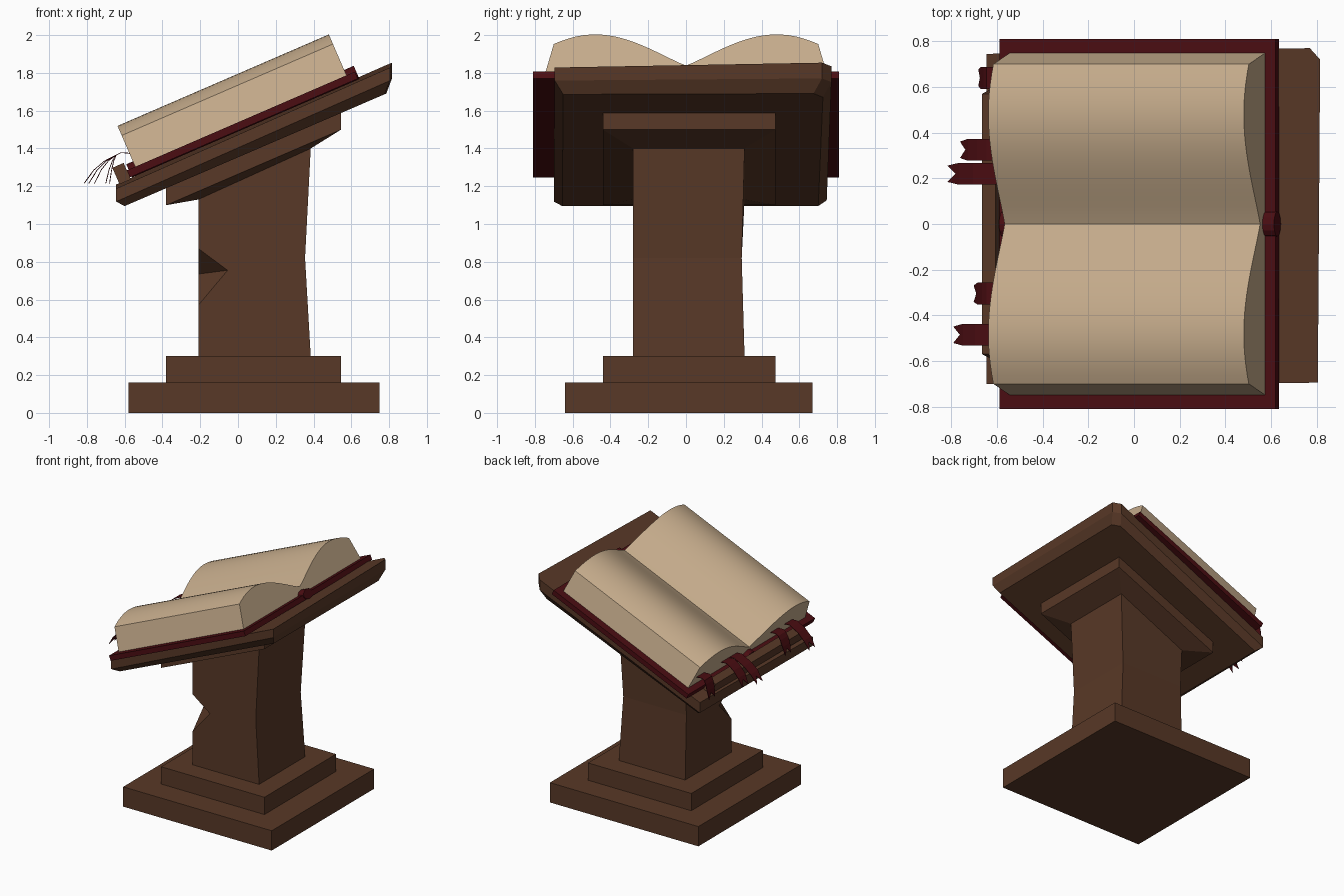
import bpy, bmesh, math
from mathutils import Vector

cube = bpy.data.objects.get("Cube")
if cube:
    bpy.data.objects.remove(cube, do_unlink=True)

TILT = math.radians(23.4)  # slope of the reading desk


def material(name, rgb):
    m = bpy.data.materials.new(name)
    m.use_nodes = True
    m.diffuse_color = (*rgb, 1)
    m.node_tree.nodes["Principled BSDF"].inputs["Base Color"].default_value = (*rgb, 1)
    return m


WOOD = material("brown_wood", (0.098, 0.040, 0.020))
RED = material("dark_red_leather", (0.070, 0.004, 0.006))
PAPER = material("aged_paper", (0.56, 0.41, 0.26))


def mesh_object(name, verts, faces, mat):
    bm = bmesh.new()
    vs = [bm.verts.new(v) for v in verts]
    for f in faces:
        bm.faces.new([vs[i] for i in f])
    bmesh.ops.recalc_face_normals(bm, faces=bm.faces)
    me = bpy.data.meshes.new(name)
    bm.to_mesh(me)
    bm.free()
    me.materials.append(mat)
    ob = bpy.data.objects.new(name, me)
    bpy.context.collection.objects.link(ob)
    return ob


def loft(name, rings, mat):
    """Closed solid through rings of equal point count."""
    n = len(rings[0])
    faces = [list(range(n)), [n * (len(rings) - 1) + i for i in range(n)]]
    for r in range(len(rings) - 1):
        for i in range(n):
            j = (i + 1) % n
            faces.append([r * n + i, r * n + j, (r + 1) * n + j, (r + 1) * n + i])
    return mesh_object(name, [p for ring in rings for p in ring], faces, mat)


def rect(x0, x1, y0, y1, z, slope=0.0):
    return [(x, y, z + slope * x) for x, y in ((x0, y0), (x1, y0), (x1, y1), (x0, y1))]


def activate(ob):
    bpy.ops.object.select_all(action="DESELECT")
    ob.select_set(True)
    bpy.context.view_layer.objects.active = ob


# Stepped foot
loft("base_plinth", [rect(-0.58, 0.75, -0.64, 0.67, z) for z in (0, 0.16)], WOOD)
loft("base_step", [rect(-0.38, 0.545, -0.44, 0.475, z) for z in (0.16, 0.30)], WOOD)

# Waisted column flaring into a sloped capital
column = loft("column", [
    rect(-0.21, 0.385, -0.28, 0.31, 0.30),
    rect(-0.21, 0.355, -0.28, 0.295, 0.82),
    rect(-0.21, 0.385, -0.28, 0.31, 1.225, 0.454),
    rect(-0.38, 0.545, -0.44, 0.475, 1.264, 0.432),
    rect(-0.38, 0.545, -0.44, 0.475, 1.364, 0.432),
], WOOD)

# Chipped corner of the column, a wedge enlarged about its inner edge
chip = [Vector(p) for p in ((-0.21, -0.28, 0.87), (-0.21, -0.28, 0.57),
                            (-0.055, -0.28, 0.755), (-0.21, -0.125, 0.735))]
mid = (chip[2] + chip[3]) / 2
cutter = mesh_object("chip_cutter", [mid + (p - mid) * 2 for p in chip],
                     [(0, 1, 2), (0, 1, 3), (0, 2, 3), (1, 2, 3)], WOOD)
cutter.hide_render = True
mod = column.modifiers.new("chip", "BOOLEAN")
mod.operation = "DIFFERENCE"
mod.solver = "EXACT"
mod.object = cutter
activate(column)
bpy.ops.object.modifier_apply(modifier="chip")
bpy.data.objects.remove(cutter, do_unlink=True)


# Desk board with bevelled underside and one clipped corner
def board_ring(inset, x0, x1, z, slope, sway):
    pts = [(x0, -0.70 + inset), (x1 - 0.01, -0.695 + inset), (x1, 0.72 - inset),
           (x1 - 0.045, 0.77 - inset), (x0, 0.745 - inset)]
    return [(x, y, z + slope * x + sway * y) for x, y in pts]


loft("desk_board", [
    board_ring(0.045, -0.60, 0.785, 1.353, 0.430, 0.0),
    board_ring(0.0, -0.645, 0.815, 1.407, 0.442, 0.005),
    board_ring(0.0, -0.645, 0.815, 1.483, 0.442, 0.015),
], WOOD)


# Parts lying on the slope: built as y/n profiles swept along the slope
def on_slope(name, profile, s0, s1, mat):
    ob = loft(name, [[(s, y, n) for y, n in profile] for s in (s0, s1)], mat)
    ob.rotation_euler.y = -TILT
    return ob


def box_profile(half, n0, n1, clip=0.0):
    return [(-half, n0), (half, n0), (half - clip, n1), (clip - half, n1)]


on_slope("book_ledge", box_profile(0.59, 1.36, 1.455, 0.02), -0.095, -0.03, WOOD)
on_slope("book_cover", box_profile(0.81, 1.372, 1.412), -0.03, 1.285, RED)
spine = [(0.055 * math.cos(a), 1.405 + 0.038 * math.sin(a))
         for a in (i * math.tau / 12 for i in range(12))]
on_slope("book_spine", spine, -0.02, 1.292, RED)

# Open pages, two arched halves meeting in a valley
BASE, STEPS = 1.408, 18


def page_height(y):
    return BASE + 0.06 + 0.18 * math.sin(math.pi / 2 * (abs(y) / 0.48) ** 1.1)


arch = [(0.70 * i / STEPS, page_height(0.70 * i / STEPS)) for i in range(-STEPS, STEPS + 1)]
pages = on_slope("pages", [(0.75, BASE), (-0.75, BASE)] + arch, 0.018, 1.237, PAPER)
activate(pages)
bpy.ops.object.shade_smooth_by_angle(angle=math.radians(25))


# Swallow-tailed bookmarks draped over the ledge
def ribbon(name, y, tip):
    drop = tip + 0.645
    path = [(-0.54, 1.36), (-0.58, 1.375), (-0.62, 1.378), (-0.645, 1.365),
            (-0.645 + drop * 0.35, 1.335), (-0.645 + drop * 0.7, 1.285), (tip, 1.215)]
    half = 0.048
    verts = []
    for i, (x, z) in enumerate(path):
        fork = i == len(path) - 1
        for k in (-1, 0, 1):
            back = fork and k == 0
            verts.append((x - drop * 0.2 if back else x, y + k * half * (0.75 if fork else 1),
                          z + 0.045 if back else z))
    faces = [(3 * r + k, 3 * r + k + 1, 3 * r + k + 4, 3 * r + k + 3)
             for r in range(len(path) - 1) for k in (0, 1)]
    ob = mesh_object(name, verts, faces, RED)
    thick = ob.modifiers.new("thickness", "SOLIDIFY")
    thick.thickness = 0.004
    thick.offset = 0


for i, (y, tip) in enumerate(((0.64, -0.68), (0.325, -0.76), (0.22, -0.815),
                              (-0.305, -0.70), (-0.485, -0.79))):
    ribbon(f"bookmark_{i + 1}", y, tip)
